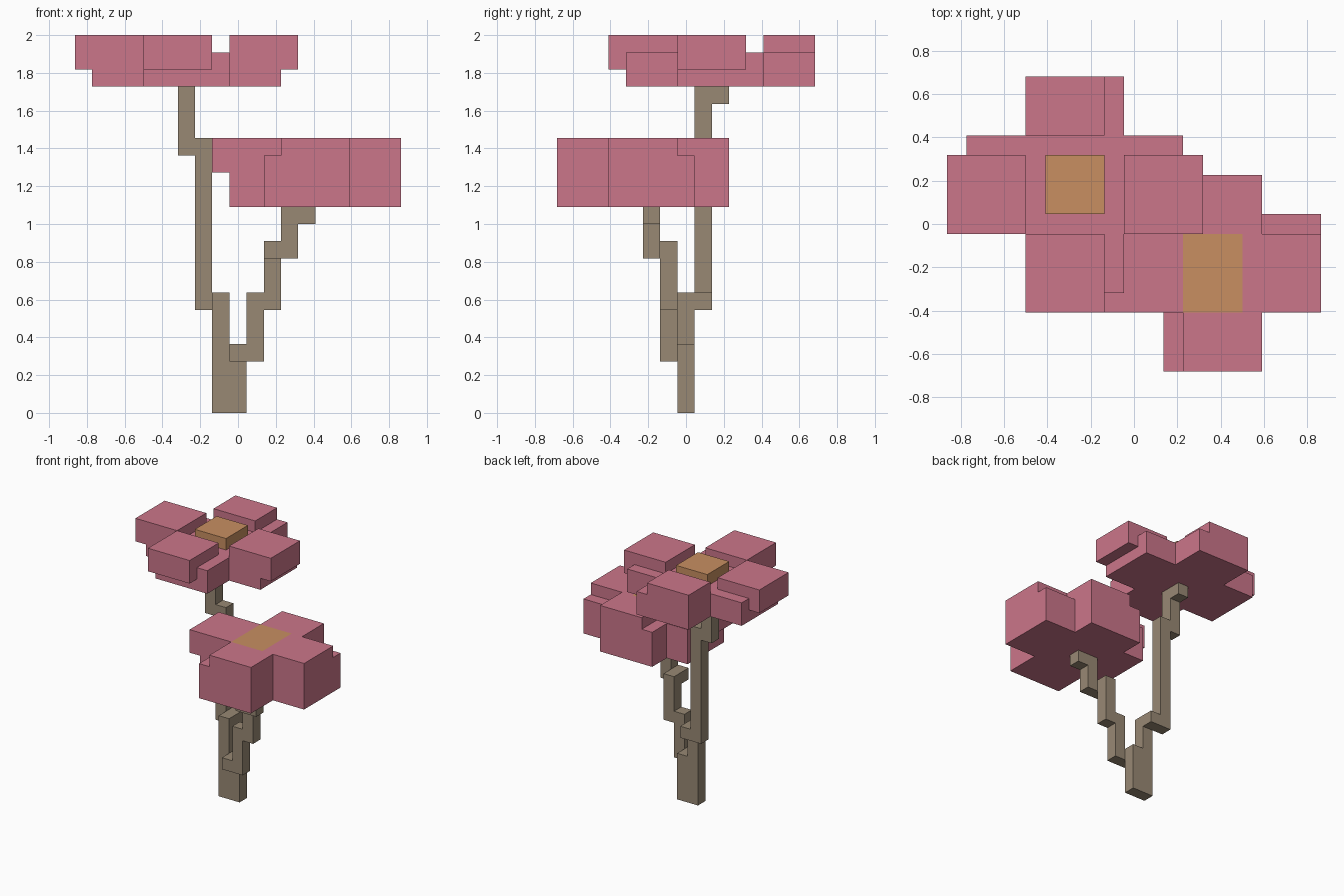
import bpy
import bmesh
import math
from mathutils import Vector

cube = bpy.data.objects.get("Cube")
if cube:
    bpy.data.objects.remove(cube, do_unlink=True)

UNIT = 1 / 11                       # edge of one block
ORIGIN = Vector((-9.5, -7.5, 0))    # corner of the block grid


def make_material(name, rgb):
    mat = bpy.data.materials.new(name)
    mat.use_nodes = True
    colour = (*rgb, 1)
    mat.diffuse_color = colour
    mat.node_tree.nodes["Principled BSDF"].inputs["Base Color"].default_value = colour
    return mat


pink = make_material("petal pink", (0.60, 0.18, 0.255))
orange = make_material("centre orange", (0.58, 0.275, 0.12))
brown = make_material("stem brown", (0.315, 0.25, 0.175))


def build(name, parts):
    """Join block-aligned boxes into one outer shell; later parts recolour earlier ones."""
    materials, cells = [], {}
    for mat, boxes in parts:
        if mat not in materials:
            materials.append(mat)
        for (x0, x1), (y0, y1), (z0, z1) in boxes:
            for x in range(x0, x1):
                for y in range(y0, y1):
                    for z in range(z0, z1):
                        cells[x, y, z] = materials.index(mat)

    bm = bmesh.new()
    verts = {}

    def vert(corner):
        if corner not in verts:
            verts[corner] = bm.verts.new((Vector(corner) + ORIGIN) * UNIT)
        return verts[corner]

    # A face wherever a filled block meets an empty one
    for cell, index in cells.items():
        for axis in range(3):
            u, v = (axis + 1) % 3, (axis + 2) % 3
            for side in (0, 1):
                neighbour = list(cell)
                neighbour[axis] += 2 * side - 1
                if tuple(neighbour) in cells:
                    continue
                ring = []
                for du, dv in ((0, 0), (1, 0), (1, 1), (0, 1)):
                    corner = list(cell)
                    corner[axis] += side
                    corner[u] += du
                    corner[v] += dv
                    ring.append(vert(tuple(corner)))
                face = bm.faces.new(ring if side else ring[::-1])
                face.material_index = index

    # Merge flat areas of one colour
    bmesh.ops.dissolve_limit(bm, angle_limit=math.radians(1), verts=bm.verts[:],
                             edges=bm.edges[:], delimit={'MATERIAL'})
    mesh = bpy.data.meshes.new(name)
    bm.to_mesh(mesh)
    bm.free()
    for mat in materials:
        mesh.materials.append(mat)
    obj = bpy.data.objects.new(name, mesh)
    bpy.context.collection.objects.link(obj)
    return obj


# Trunk with a stepped top
build("trunk", [(brown, [
    ((8, 10), (7, 8), (0, 4)),
    ((8, 9), (7, 8), (4, 7)),
])])

# Branch to the low flower
build("short_branch", [(brown, [
    ((9, 11), (6, 7), (3, 4)),
    ((10, 11), (6, 7), (4, 7)),
    ((11, 12), (6, 7), (6, 10)),
    ((11, 13), (5, 6), (9, 10)),
    ((12, 13), (5, 6), (10, 12)),
    ((13, 14), (5, 6), (11, 12)),
])])

# Branch to the high flower
build("tall_branch", [(brown, [
    ((7, 9), (8, 9), (6, 7)),
    ((7, 8), (8, 9), (7, 16)),
    ((6, 7), (8, 9), (15, 19)),
    ((6, 7), (9, 10), (18, 19)),
])])

# High flower: cross-shaped base, four raised petals, centre block
build("high_flower", [
    (pink, [
        ((1, 12), (7, 12), (19, 21)),
        ((4, 9), (4, 15), (19, 21)),
        ((0, 4), (7, 11), (20, 22)),
        ((9, 13), (7, 11), (20, 22)),
        ((4, 8), (3, 7), (20, 22)),
        ((4, 8), (12, 15), (20, 22)),
    ]),
    (orange, [((5, 8), (8, 11), (21, 22))]),
])

# Low flower: thicker, with the centre flush with the petals
build("low_flower", [
    (pink, [
        ((9, 19), (3, 8), (12, 15)),
        ((11, 16), (0, 10), (12, 15)),
        ((8, 19), (3, 7), (14, 16)),
        ((12, 16), (0, 10), (14, 16)),
    ]),
    (orange, [((12, 15), (3, 7), (15, 16))]),
])
